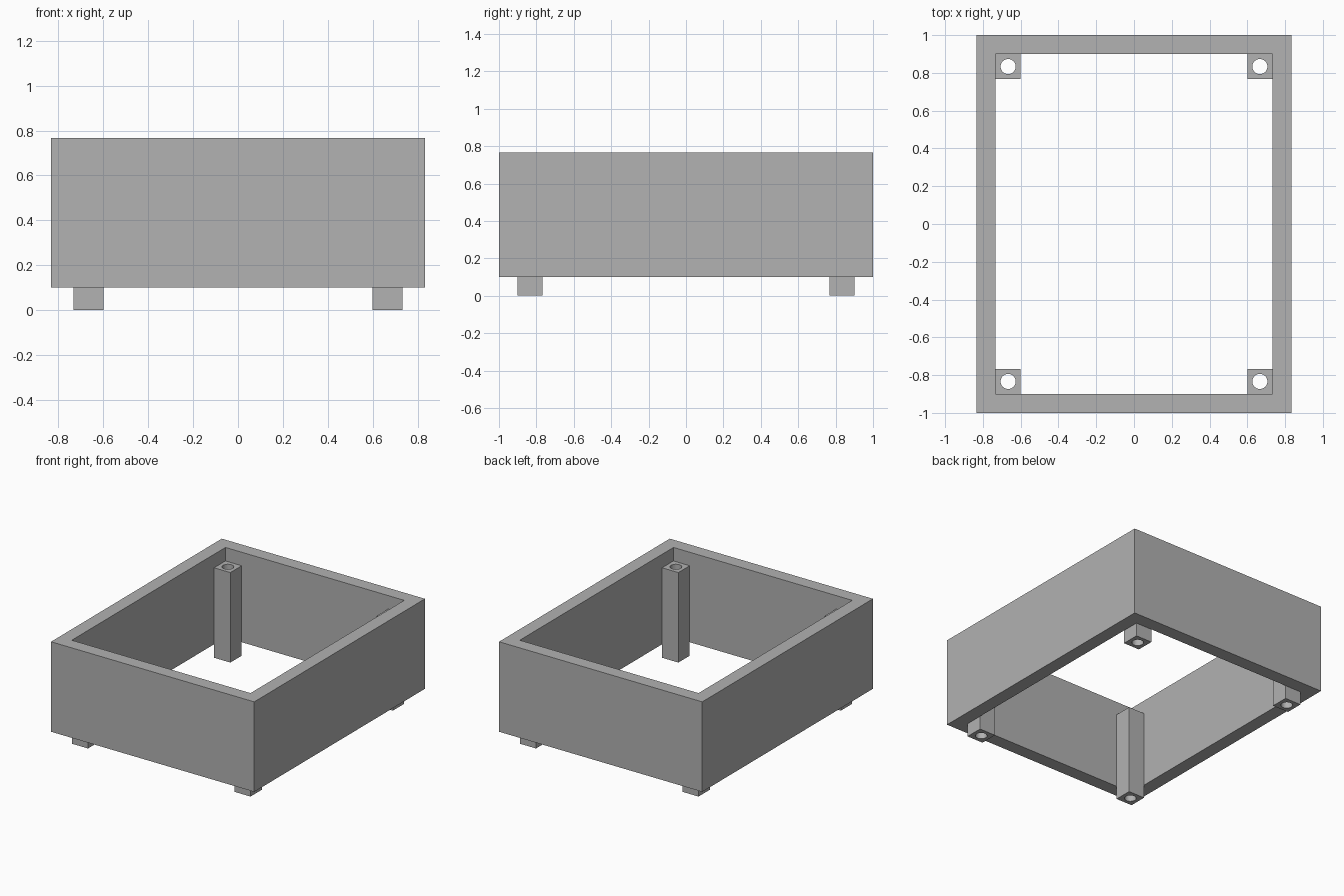
import bpy
import bmesh
from math import cos, sin, tau

cube = bpy.data.objects.get("Cube")
if cube:
    bpy.data.objects.remove(cube, do_unlink=True)

GREY = (0.445, 0.445, 0.445, 1)
grey = bpy.data.materials.new("plain grey")
grey.use_nodes = True
grey.diffuse_color = GREY
grey.node_tree.nodes["Principled BSDF"].inputs["Base Color"].default_value = GREY

# Main sizes
HALF_X, HALF_Y, WALL = 0.833, 1.0, 0.1
FRAME_BOTTOM, FRAME_TOP, POST_TOP = 0.1, 0.767, 0.667
POST, HOLE_RADIUS = 0.133, 0.04


def rectangle(cx, cy, hx, hy):
    return [(cx - hx, cy - hy), (cx + hx, cy - hy), (cx + hx, cy + hy), (cx - hx, cy + hy)]


def circle(cx, cy, radius, sides=32):
    return [(cx + radius * cos(tau * i / sides), cy + radius * sin(tau * i / sides))
            for i in range(sides)]


def hollow_prism(name, outer, inner, bottom, top):
    """Extrude the area between two outlines upwards."""
    bm = bmesh.new()
    for outline in (outer, inner):
        verts = [bm.verts.new((x, y, bottom)) for x, y in outline]
        for i, v in enumerate(verts):
            bm.edges.new((verts[i - 1], v))
    bmesh.ops.triangle_fill(bm, edges=bm.edges[:], use_beauty=True)
    result = bmesh.ops.extrude_face_region(bm, geom=bm.faces[:], use_keep_orig=True)
    raised = [g for g in result["geom"] if isinstance(g, bmesh.types.BMVert)]
    bmesh.ops.translate(bm, verts=raised, vec=(0, 0, top - bottom))
    bmesh.ops.recalc_face_normals(bm, faces=bm.faces[:])
    mesh = bpy.data.meshes.new(name)
    bm.to_mesh(mesh)
    bm.free()
    mesh.materials.append(grey)
    obj = bpy.data.objects.new(name, mesh)
    bpy.context.collection.objects.link(obj)
    return obj


# Open box frame
hollow_prism("frame_walls", rectangle(0, 0, HALF_X, HALF_Y),
             rectangle(0, 0, HALF_X - WALL, HALF_Y - WALL), FRAME_BOTTOM, FRAME_TOP)

# Drilled corner posts standing on feet
for y_name, sy in (("front", -1), ("back", 1)):
    for x_name, sx in (("left", 1), ("right", -1)):
        cx = sx * (HALF_X - WALL - POST / 2)
        cy = sy * (HALF_Y - WALL - POST / 2)
        for part, low, high in (("foot", 0, FRAME_BOTTOM), ("post", FRAME_BOTTOM, POST_TOP)):
            hollow_prism(f"{y_name}_{x_name}_{part}", rectangle(cx, cy, POST / 2, POST / 2),
                         circle(cx, cy, HOLE_RADIUS), low, high)
